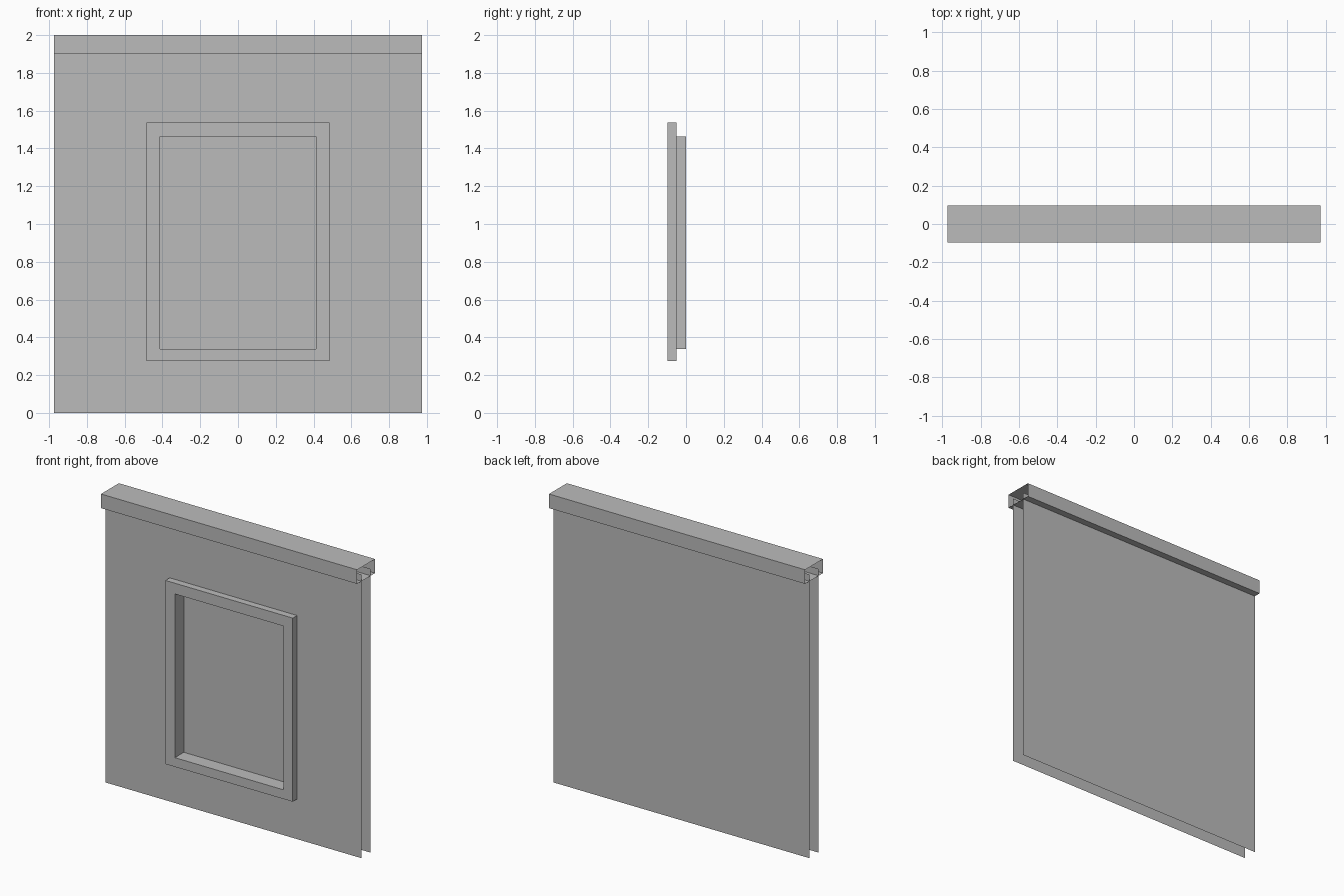
import bpy
import bmesh

cube = bpy.data.objects.get("Cube")
if cube:
    bpy.data.objects.remove(cube, do_unlink=True)

# Plain grey for everything
grey = bpy.data.materials.new("plain_grey")
grey.use_nodes = True
colour = (0.5, 0.5, 0.5, 1)
grey.diffuse_color = colour
grey.node_tree.nodes["Principled BSDF"].inputs["Base Color"].default_value = colour

HALF_W = 0.974           # half width of the wall
WALL_Y = 0.05            # distance of each sheet from the middle
CAP_Y = 0.097            # half depth of the cap
SHEET_TOP = 1.95         # the sheets reach up inside the cap
OUTER = (0.484, 0.275, 1.537)    # frame outline: half width, bottom, top
INNER = (0.412, 0.338, 1.463)    # window opening
WALL = (HALF_W, 0, SHEET_TOP)


def finish(name, bm):
    mesh = bpy.data.meshes.new(name)
    bm.to_mesh(mesh)
    bm.free()
    mesh.materials.append(grey)
    obj = bpy.data.objects.new(name, mesh)
    bpy.context.collection.objects.link(obj)
    return obj


def rect_loft(name, loops, fill_last=False):
    """Join upright rectangles, each given as (outline, y), with quads."""
    bm = bmesh.new()
    rings = []
    for (hw, low, high), y in loops:
        corners = ((-hw, low), (hw, low), (hw, high), (-hw, high))
        rings.append([bm.verts.new((x, y, z)) for x, z in corners])
    for a, b in zip(rings, rings[1:]):
        for i in range(4):
            j = (i + 1) % 4
            bm.faces.new((a[i], a[j], b[j], b[i]))
    if fill_last:
        bm.faces.new(rings[-1])
    return finish(name, bm)


# Thin wall sheets, the front one with an opening for the window
rect_loft("front_sheet", [(WALL, -WALL_Y), (INNER, -WALL_Y)])
back = rect_loft("back_sheet", [(WALL, WALL_Y)], fill_last=True)
back.data.flip_normals()

# Raised window frame and the recess with its pane
rect_loft("window_frame", [(OUTER, -WALL_Y), (OUTER, -CAP_Y),
                           (INNER, -CAP_Y), (INNER, -WALL_Y)])
rect_loft("window_recess", [(INNER, -WALL_Y), (INNER, 0)], fill_last=True)

# Cap: a box tube along the top edge, open at both ends
bm = bmesh.new()
profile = ((-CAP_Y, 1.903), (CAP_Y, 1.903), (CAP_Y, 2), (-CAP_Y, 2))
left, right = ([bm.verts.new((x, y, z)) for y, z in profile]
               for x in (HALF_W, -HALF_W))
for i in range(4):
    j = (i + 1) % 4
    bm.faces.new((left[i], right[i], right[j], left[j]))
bmesh.ops.recalc_face_normals(bm, faces=bm.faces)
finish("top_cap", bm)
